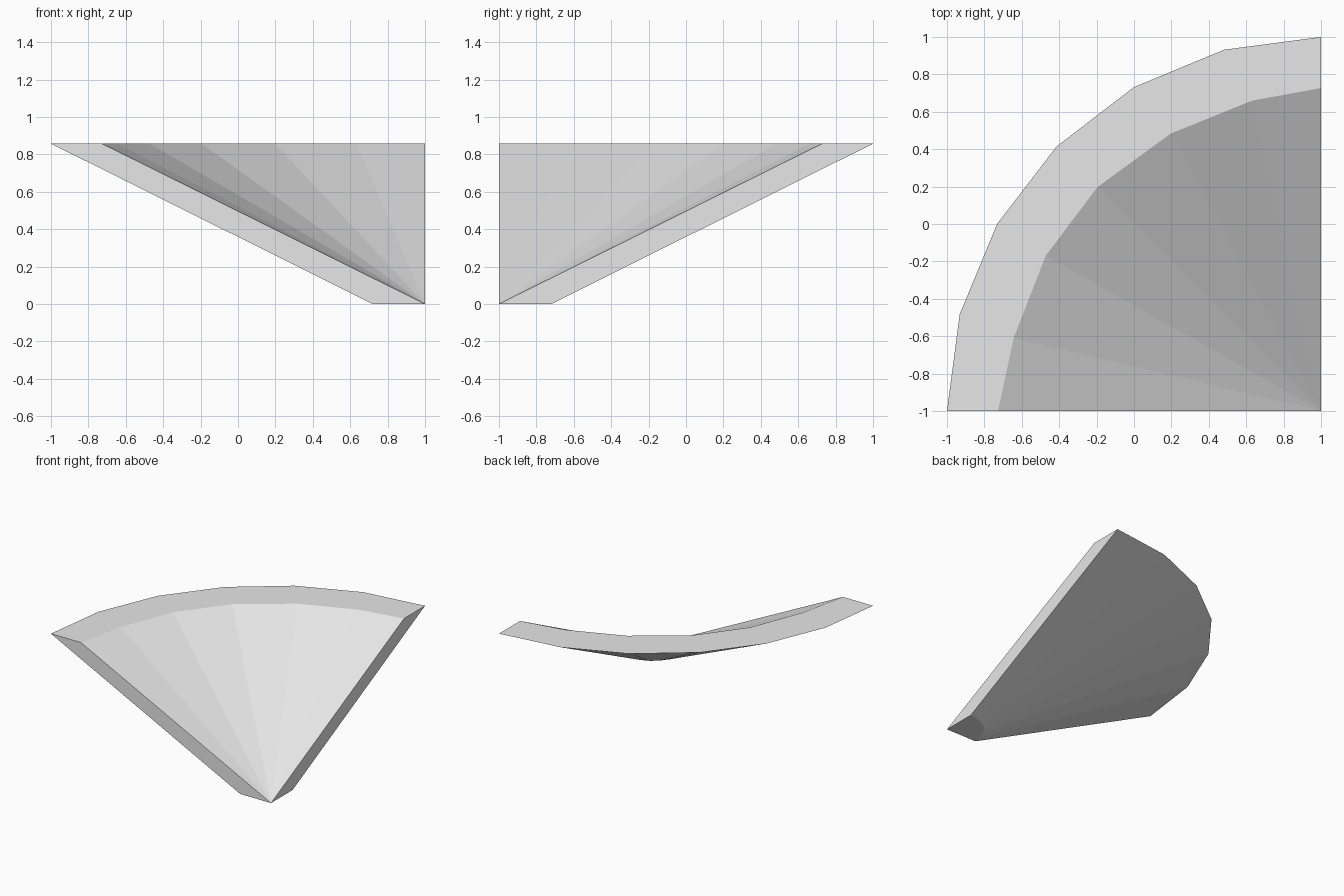
import bpy
import bmesh
import math

cube = bpy.data.objects.get("Cube")
if cube:
    bpy.data.objects.remove(cube, do_unlink=True)

HEIGHT = 0.857
STEPS = 6

grey = bpy.data.materials.new("light_grey")
grey.use_nodes = True
grey.diffuse_color = (0.8, 0.8, 0.8, 1)
grey.node_tree.nodes["Principled BSDF"].inputs["Base Color"].default_value = (0.8, 0.8, 0.8, 1)

bm = bmesh.new()


def arc_point(radius, degrees, z):
    """Vertex swung around the corner axis, from the back edge to the front edge."""
    a = math.radians(degrees)
    return bm.verts.new((1 - radius * math.sin(a), -1 + radius * math.cos(a), z))


# Rings of the quarter cone shell
angles = [90 * i / STEPS for i in range(STEPS + 1)]
foot = [arc_point(0.28, a, 0) for a in angles]
outer = [arc_point(2, a, HEIGHT) for a in angles]
inner_profile = [(1.727, 0), (1.70, 12.5), (1.687, 28.4), (1.692, 44.9),
                 (1.69, 60.6), (1.689, 76.6), (1.727, 90)]
inner = [arc_point(r, a, HEIGHT) for r, a in inner_profile]
apex = bm.verts.new((1, -1, 0))

# Outer wall, top rim, inner fan and foot
for i in range(STEPS):
    j = i + 1
    bm.faces.new((foot[i], foot[j], outer[j], outer[i]))
    bm.faces.new((outer[i], outer[j], inner[j], inner[i]))
    bm.faces.new((inner[i], inner[j], apex))
    bm.faces.new((apex, foot[j], foot[i]))

# Straight cut ends
for k in (0, STEPS):
    bm.faces.new((apex, foot[k], outer[k], inner[k]))

bmesh.ops.recalc_face_normals(bm, faces=bm.faces)
mesh = bpy.data.meshes.new("quarter_cone_shell")
bm.to_mesh(mesh)
bm.free()
mesh.materials.append(grey)
shell = bpy.data.objects.new("quarter_cone_shell", mesh)
bpy.context.collection.objects.link(shell)
